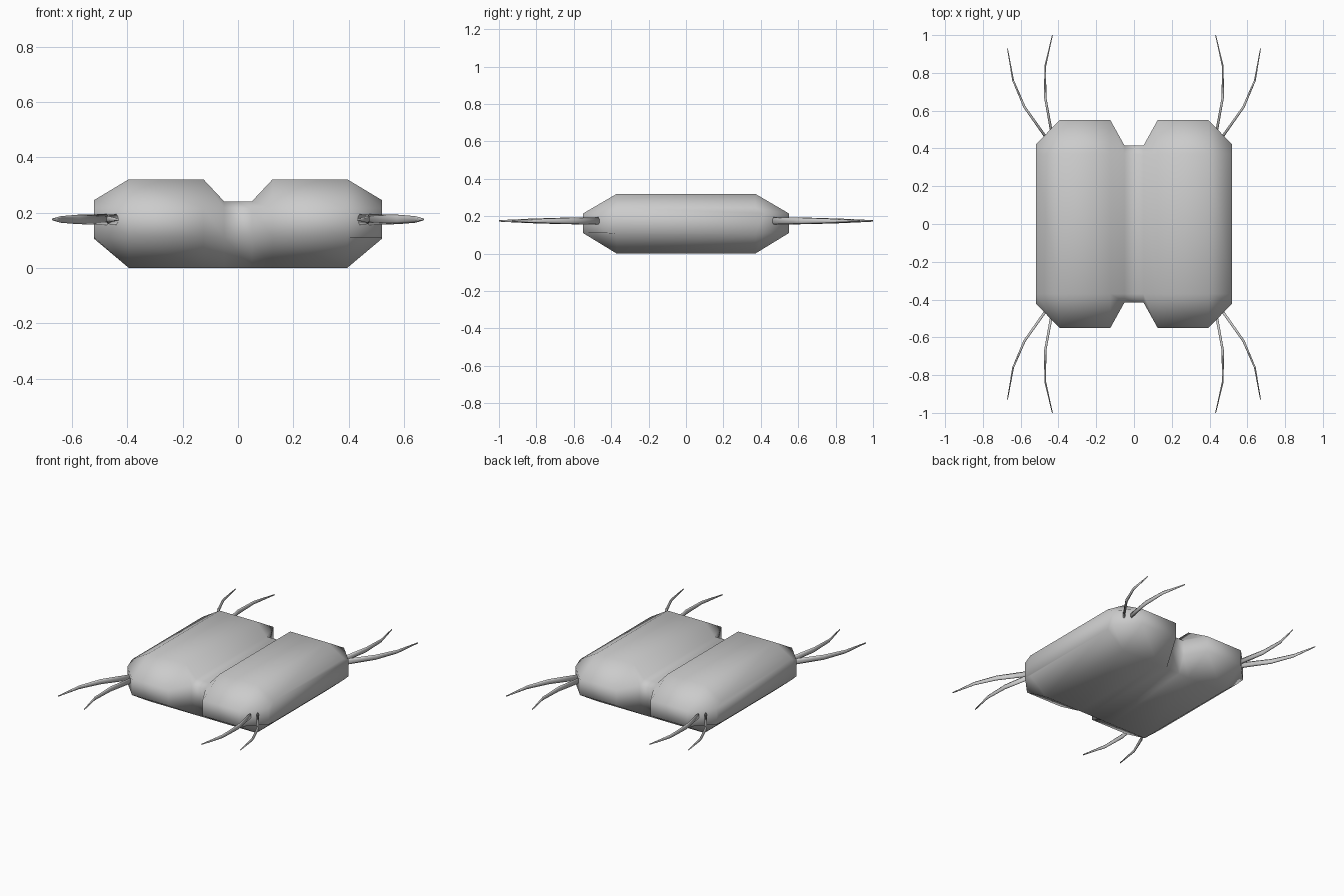
import bpy, bmesh
from mathutils import Vector

if "Cube" in bpy.data.objects:
    bpy.data.objects.remove(bpy.data.objects["Cube"])


def loft(name, rings):
    # Skin a tube through matching rings and cap both ends
    bm = bmesh.new()
    loops = [[bm.verts.new(p) for p in ring] for ring in rings]
    n = len(loops[0])
    for a, b in zip(loops, loops[1:]):
        for i in range(n):
            j = (i + 1) % n
            bm.faces.new((a[i], a[j], b[j], b[i]))
    bm.faces.new(loops[0])
    bm.faces.new(loops[-1])
    bmesh.ops.recalc_face_normals(bm, faces=bm.faces[:])
    mesh = bpy.data.meshes.new(name)
    bm.to_mesh(mesh)
    bm.free()
    for f in mesh.polygons:
        f.use_smooth = True
    ob = bpy.data.objects.new(name, mesh)
    bpy.context.collection.objects.link(ob)
    return ob


def section(x, side, top, bottom):
    # Octagonal cross-section across the body
    half = [(side, 0.11), (side, 0.215), (0.37, top)]
    pts = half + [(-y, z) for y, z in reversed(half)]
    pts += [(-0.37, bottom), (0.37, bottom)]
    return [Vector((x, y, z)) for y, z in pts]


# Body: two rounded lobes joined by a pinched waist
stations = [(0.52, 0.42, 0.245, 0.105), (0.395, 0.55, 0.32, 0),
            (0.125, 0.55, 0.32, 0), (0.05, 0.415, 0.24, 0)]
rings = [section(-x, s, t, b) for x, s, t, b in stations]
rings += [section(x, s, t, b) for x, s, t, b in reversed(stations)]
loft("body", rings)


def strand(name, path, sx, sy):
    # Thin blade, taller than wide, tapering to the tip
    pts = [Vector((x * sx, y * sy, 0.175)) for x, y in path]
    heights = [0.02, 0.017, 0.012, 0.004]
    rings = []
    for i, p in enumerate(pts):
        d = (pts[min(i + 1, 3)] - pts[max(i - 1, 0)]).normalized()
        side = Vector((-d.y, d.x, 0))
        h = heights[i]
        w = h * 0.3 + 0.001
        rings.append([p + side * (w * a) + Vector((0, 0, h * b)) for a, b in
                      [(1, 0.5), (0, 1), (-1, 0.5), (-1, -0.5), (0, -1), (1, -0.5)]])
    loft(name, rings)


# Loose strands: a pair at each corner
outer = [(0.46, 0.45), (0.58, 0.62), (0.64, 0.76), (0.67, 0.93)]
inner = [(0.432, 0.46), (0.47, 0.67), (0.47, 0.835), (0.432, 1.0)]
for sx, lr in ((-1, "left"), (1, "right")):
    for sy, fb in ((-1, "front"), (1, "back")):
        strand(f"outer_strand_{fb}_{lr}", outer, sx, sy)
        strand(f"inner_strand_{fb}_{lr}", inner, sx, sy)
